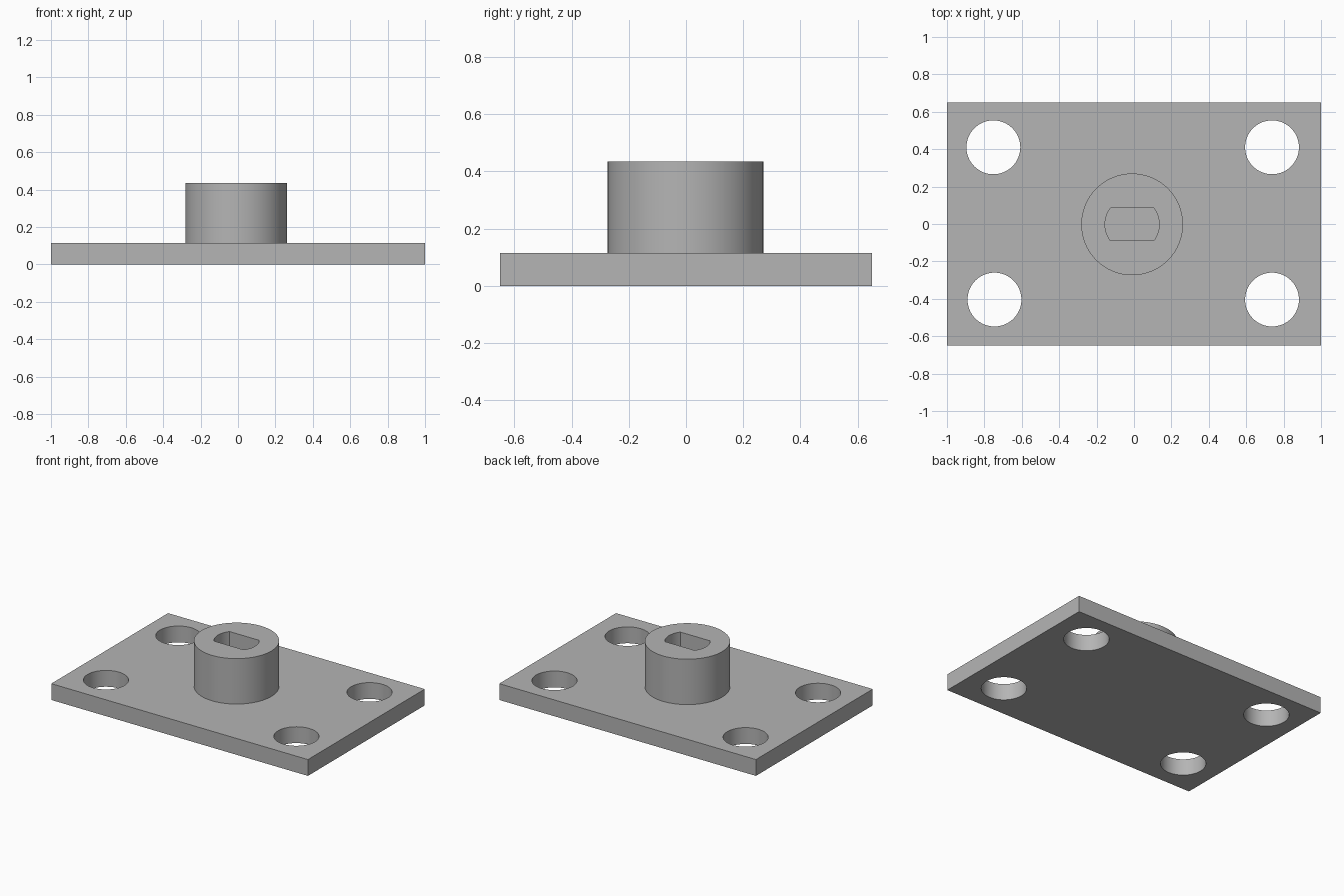
import bpy, math

if "Cube" in bpy.data.objects:
    bpy.data.objects.remove(bpy.data.objects["Cube"])

SMOOTH = math.radians(30)
PLATE_TOP, BOSS_TOP = 0.115, 0.435
BOSS_X, BOSS_Y = -0.01, -0.002

grey = bpy.data.materials.new("plain_grey")
grey.diffuse_color = (0.46, 0.46, 0.46, 1)
grey.use_nodes = True
grey.node_tree.nodes["Principled BSDF"].inputs["Base Color"].default_value = grey.diffuse_color


def prism(name, outline, z0, z1):
    """Extrude a closed xy outline from z0 to z1."""
    n = len(outline)
    verts = [(x, y, z) for z in (z0, z1) for x, y in outline]
    faces = [tuple(reversed(range(n))), tuple(range(n, 2 * n))]
    faces += [(i, (i + 1) % n, n + (i + 1) % n, n + i) for i in range(n)]
    mesh = bpy.data.meshes.new(name)
    mesh.from_pydata(verts, [], faces)
    mesh.materials.append(grey)
    obj = bpy.data.objects.new(name, mesh)
    bpy.context.collection.objects.link(obj)
    return obj


def arc(cx, cy, r, a0, a1, steps):
    return [(cx + r * math.cos(a0 + (a1 - a0) * i / steps),
             cy + r * math.sin(a0 + (a1 - a0) * i / steps)) for i in range(steps + 1)]


def circle(cx, cy, r, sides=64):
    return arc(cx, cy, r, 0, math.tau, sides)[:-1]


def activate(obj):
    bpy.ops.object.select_all(action='DESELECT')
    obj.select_set(True)
    bpy.context.view_layer.objects.active = obj


def cut(obj, cutter):
    """Subtract the cutter from the object, then remove it."""
    cutter.hide_render = True
    mod = obj.modifiers.new("cut", 'BOOLEAN')
    mod.operation, mod.solver, mod.object = 'DIFFERENCE', 'EXACT', cutter
    activate(obj)
    bpy.ops.object.modifier_apply(modifier=mod.name)
    bpy.data.objects.remove(cutter)


# Base plate with four bolt holes
plate = prism("base_plate", [(-1, -0.65), (1, -0.65), (1, 0.65), (-1, 0.65)], 0, PLATE_TOP)
for x, y in ((-0.752, 0.41), (0.738, 0.41), (-0.746, -0.404), (0.738, -0.404)):
    cut(plate, prism("bolt_hole_cutter", circle(x, y, 0.144), -0.1, 0.3))

# Round boss with a double-flat slot that ends on the plate
boss = prism("round_boss", circle(BOSS_X, BOSS_Y, 0.272), PLATE_TOP, BOSS_TOP)
half = math.asin(0.087 / 0.145)
slot = (arc(BOSS_X, BOSS_Y, 0.145, -half, half, 16)
        + arc(BOSS_X, BOSS_Y, 0.145, math.pi - half, math.pi + half, 16))
cut(boss, prism("slot_cutter", slot, PLATE_TOP - 0.1, BOSS_TOP + 0.1))

for obj in (plate, boss):
    activate(obj)
    bpy.ops.object.shade_smooth_by_angle(angle=SMOOTH)
